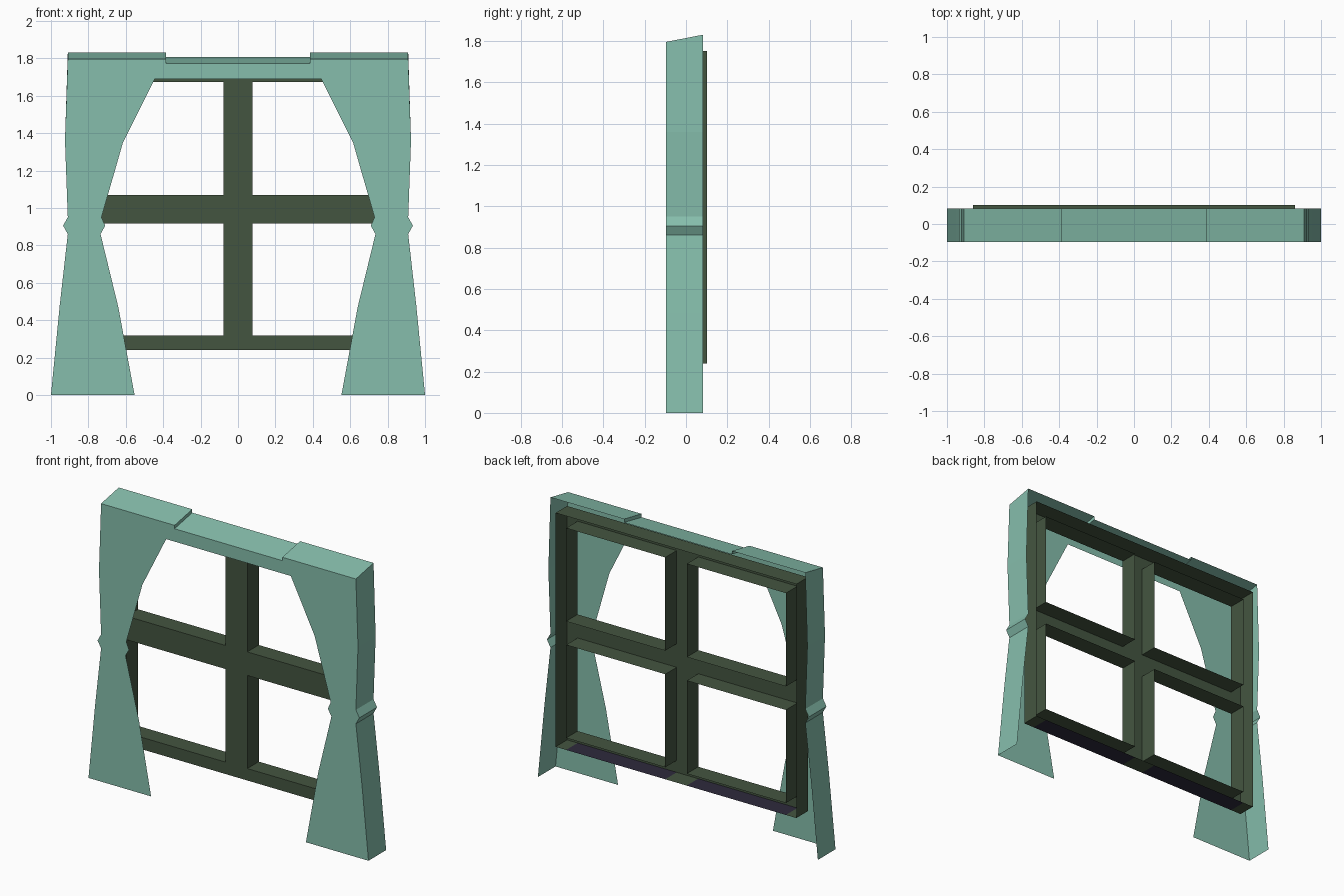
import bpy, bmesh
from mathutils import Vector

if "Cube" in bpy.data.objects:
    bpy.data.objects.remove(bpy.data.objects["Cube"])


def material(name, r, g, b):
    lin = [((c / 255 + 0.055) / 1.055) ** 2.4 for c in (r, g, b)]
    m = bpy.data.materials.new(name)
    m.diffuse_color = (*lin, 1)
    m.use_nodes = True
    m.node_tree.nodes["Principled BSDF"].inputs["Base Color"].default_value = m.diffuse_color
    return m


def finish(bm, name, mats):
    # consistent normals, with the front sheet facing -y
    bmesh.ops.recalc_face_normals(bm, faces=bm.faces)
    bm.normal_update()
    front = max(bm.faces, key=lambda f: abs(f.normal.y) * f.calc_area())
    if front.normal.y > 0:
        bmesh.ops.reverse_faces(bm, faces=bm.faces)
    me = bpy.data.meshes.new(name)
    bm.to_mesh(me)
    bm.free()
    for m in mats:
        me.materials.append(m)
    ob = bpy.data.objects.new(name, me)
    bpy.context.scene.collection.objects.link(ob)
    return ob


cloth = material("mint cloth", 134, 190, 172)
wood = material("dark green wood", 68, 85, 64)
sill = material("dark purple underside", 46, 42, 60)

# Curtain: front sheet with outer side walls and a sloped top, open at the back
FRONT, BACK, RISE = -0.097, 0.083, 0.035
wall = [(1.0, 0), (0.953, 0.48), (0.91, 0.86), (0.935, 0.905), (0.91, 0.95),
        (0.925, 1.36), (0.91, 1.795), (0.385, 1.795), (0.385, 1.773), (0, 1.773)]
inner = [(0, 1.69), (0.445, 1.69), (0.615, 1.35), (0.73, 0.95),
         (0.71, 0.905), (0.735, 0.86), (0.64, 0.47), (0.553, 0)]
bm = bmesh.new()
outer_v = [bm.verts.new((x, FRONT, z)) for x, z in wall]
inner_v = [bm.verts.new((x, FRONT, z)) for x, z in inner]
bm.faces.new(outer_v + inner_v)
back_v = [bm.verts.new((x, BACK, z + (RISE if z > 1.7 else 0))) for x, z in wall]
for i in range(len(wall) - 1):
    bm.faces.new((outer_v[i], outer_v[i + 1], back_v[i + 1], back_v[i]))
curtain = finish(bm, "curtains", [cloth])
mirror = curtain.modifiers.new("mirror", 'MIRROR')
mirror.use_clip = True

# Window frame: front lattice on a grid, edges pulled back, hollow behind
xs = [-0.86, -0.785, -0.077, 0.077, 0.785, 0.86]
zs = [0.24, 0.317, 0.918, 1.07, 1.672, 1.75]
bm = bmesh.new()
grid = [[bm.verts.new((x, -0.015, z)) for z in zs] for x in xs]
for i in range(5):
    for j in range(5):
        if i % 2 and j % 2:
            continue  # pane opening
        bm.faces.new((grid[i][j], grid[i + 1][j], grid[i + 1][j + 1], grid[i][j + 1]))
rim = [e for e in bm.edges if e.is_boundary]
ext = bmesh.ops.extrude_edge_only(bm, edges=rim)
bmesh.ops.translate(bm, vec=Vector((0, 0.117, 0)),
                    verts=[g for g in ext["geom"] if isinstance(g, bmesh.types.BMVert)])
# bottom wall under the panes is dark purple
for f in bm.faces:
    c = f.calc_center_median()
    if c.z < 0.25 and 0.2 < abs(c.x) < 0.7:
        f.material_index = 1
# unused grid corners
bmesh.ops.delete(bm, geom=[v for v in bm.verts if not v.link_faces], context='VERTS')
finish(bm, "window_frame", [wood, sill])
